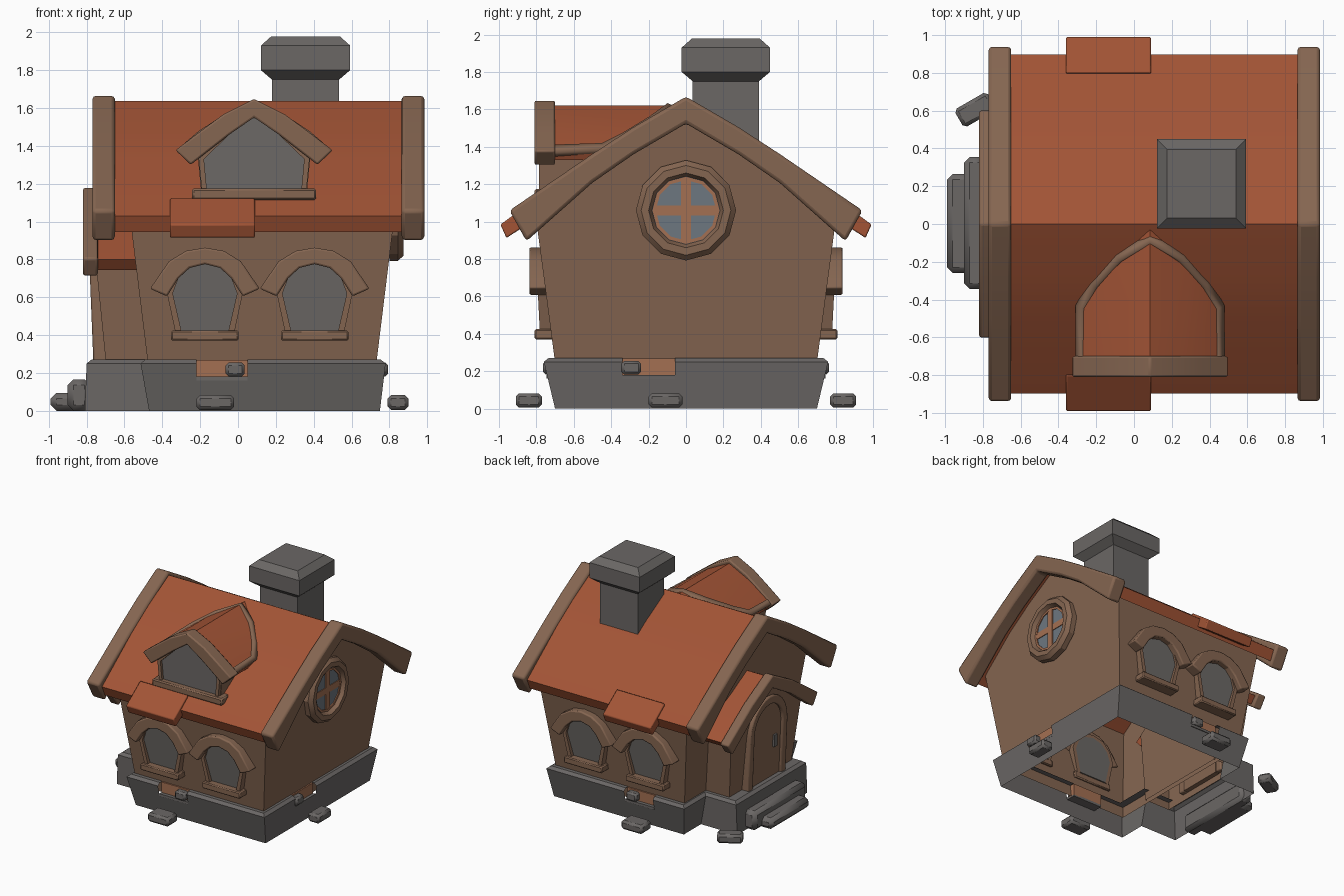
import bpy, bmesh, math
from mathutils import Matrix, Vector

if "Cube" in bpy.data.objects:
    bpy.data.objects.remove(bpy.data.objects["Cube"])


def material(name, rgb):
    m = bpy.data.materials.new(name)
    m.diffuse_color = (*rgb, 1)
    m.use_nodes = True
    m.node_tree.nodes["Principled BSDF"].inputs["Base Color"].default_value = m.diffuse_color
    return m


WOOD = material("brown timber", (.235, .132, .082))
ROOF = material("orange roof", (.36, .088, .036))
STONE = material("grey stone", (.145, .135, .130))
GLASS = material("window grey", (.150, .140, .132))
PANE = material("blue grey pane", (.155, .185, .215))
TAN = material("tan brick", (.37, .16, .085))


def finish(name, bm, mat, bevel=0, mirror=False, segs=2):
    bmesh.ops.recalc_face_normals(bm, faces=bm.faces)
    me = bpy.data.meshes.new(name)
    bm.to_mesh(me)
    bm.free()
    me.materials.append(mat)
    ob = bpy.data.objects.new(name, me)
    bpy.context.collection.objects.link(ob)
    if mirror:
        m = ob.modifiers.new("mirror", 'MIRROR')
        m.use_axis = (False, True, False)
        m.use_mirror_merge = False
    if bevel:
        b = ob.modifiers.new("bevel", 'BEVEL')
        b.width, b.segments, b.limit_method = bevel, segs, 'ANGLE'
        b.angle_limit = math.radians(40)
    return ob


def prism(name, pts, axis, a, b, mat, bevel=0, mirror=False, back=None):
    """Extrude a side-on outline along x or y; back() can re-shape the far end."""
    bm = bmesh.new()
    ends = []
    for d in (a, b):
        row = []
        for u, z in pts:
            e = back(z) if back and d == b else d
            row.append(bm.verts.new((e, u, z) if axis == 'x' else (u, e, z)))
        bm.faces.new(row)
        ends.append(row)
    n = len(pts)
    for i in range(n):
        j = (i + 1) % n
        bm.faces.new((ends[0][i], ends[0][j], ends[1][j], ends[1][i]))
    return finish(name, bm, mat, bevel, mirror)


def box(name, lo, hi, mat, bevel=0, mirror=False, turn=0):
    bm = bmesh.new()
    lo, hi = Vector(lo), Vector(hi)
    bmesh.ops.create_cube(bm, size=1)
    m = Matrix.Translation((lo + hi) / 2) @ Matrix.Rotation(turn, 4, 'Z') @ Matrix.Diagonal((*(hi - lo), 1))
    bmesh.ops.transform(bm, matrix=m, verts=bm.verts)
    return finish(name, bm, mat, bevel, mirror, 1)


def full(half, c=0):
    return [(c - u, z) for u, z in reversed(half) if u > 0] + [(c + u, z) for u, z in half]


def band(outer, inner, c=0):
    return full(outer, c) + full(inner, c)[::-1]


def shell(name, rows, mat, holes=(), close=()):
    """Skin closed rings of points, skipping (row, column) holes."""
    bm = bmesh.new()
    vs = [[bm.verts.new(p) for p in r] for r in rows]
    n = len(rows[0])
    for k in range(len(rows) - 1):
        for i in range(n):
            if (k, i) not in holes:
                j = (i + 1) % n
                bm.faces.new((vs[k][i], vs[k][j], vs[k + 1][j], vs[k + 1][i]))
    for k in close:
        bm.faces.new(vs[k])
    return finish(name, bm, mat)


def walls(name, half, xa, xb):
    """Leaning gabled wall shell without a floor."""
    pts = full(half)
    bm = bmesh.new()
    e = [[bm.verts.new((f(z), y, z)) for y, z in pts] for f in (xa, xb)]
    for r in e:
        bm.faces.new(r)
    for i in range(len(pts) - 1):
        bm.faces.new((e[0][i], e[0][i + 1], e[1][i + 1], e[1][i]))
    return finish(name, bm, WOOD)


# Stone foundation: hollow flared skirt with missing bricks
S = [(.75, -.70, .78, -.76, -1, 1), (.75, -.34, .78, -.34, -1, 0), (.75, -.06, .78, -.06, -1, 0),
     (.75, .70, .78, .76, -1, -1), (.05, .70, .05, .76, 0, -1), (-.22, .70, -.22, .76, 0, -1),
     (-.47, .70, -.515, .76, 1, -1), (-.47, .47, -.515, .47, 1, -1), (-.81, .47, -.80, .47, 1, -1),
     (-.81, -.47, -.80, -.47, 1, 1), (-.47, -.47, -.515, -.47, 1, 1), (-.47, -.70, -.515, -.76, 1, 1),
     (-.22, -.70, -.22, -.76, 0, 1), (.05, -.70, .05, -.76, 0, 1)]
rows = []
for t, inset, z in ((0, 0, 0), (.72, 0, .18), (1, 0, .25), (1, .025, .27), (1, .10, .27)):
    rows.append([(a + (c - a) * t + sx * inset, b + (d - b) * t + sy * inset, z) for a, b, c, d, sx, sy in S])
shell("foundation", rows, STONE, {(k, i) for k in (1, 2, 3) for i in (1, 4, 12)})
box("brick_gap_side", (-.22, -.715, .172), (.05, -.66, .268), TAN, 0, True)
box("brick_gap_end", (.70, -.34, .172), (.745, -.06, .268), TAN)
box("gap_ledge_side", (-.22, -.745, .16), (.05, -.66, .18), STONE, 0, True)
box("gap_ledge_end", (.68, -.34, .16), (.77, -.06, .18), STONE)
box("loose_brick_side", (-.065, -.765, .182), (.035, -.69, .255), STONE, .015, True)
box("loose_brick_end", (.70, -.345, .182), (.793, -.24, .255), STONE, .015)
box("ground_stone_side", (-.22, -.91, .005), (-.02, -.77, .082), STONE, .018, True)
box("ground_stone_end", (.79, -.20, .005), (.90, -.02, .082), STONE, .018)
box("ground_stone_door", (-.94, .55, .005), (-.74, .66, .082), STONE, .018, False, math.radians(30))
box("lower_step", (-.99, -.26, 0), (-.80, .265, .095), STONE, .03)
box("upper_step", (-.90, -.345, 0), (-.78, .355, .165), STONE, .03)

# House and porch walls
lean = lambda z: .137 * (min(z, .95) - .27)
walls("house_walls", [(0, 1.57), (.3, 1.40), (.805, 1.04), (.69, .17)],
      lambda z: -.48 - lean(z), lambda z: .735 + lean(z))
walls("porch_walls", [(0, 1.10), (.25, .97), (.47, .80), (.41, .20)],
      lambda z: -.70 - .1 * (z - .27), lambda z: -.46)

# Main roof, patches and verge boards
prism("main_roof", band([(0, 1.637), (.28, 1.48), (.5, 1.335), (.897, 1.03)],
                        [(0, 1.56), (.28, 1.40), (.5, 1.25), (.86, .945)]), 'x', -.67, .88, ROOF)
prism("roof_patch", [(-.80, 1.125), (-.992, .984), (-.96, .912), (-.78, 1.03)], 'x', -.36, .09, ROOF, .008, True)
for side, x in (("left", -.77), ("right", .865)):
    prism("verge_board_" + side, band([(0, 1.668), (.28, 1.505), (.5, 1.362), (.944, 1.059)],
                                      [(0, 1.524), (.28, 1.36), (.5, 1.208), (.853, .895)]),
          'x', x, x + .12, WOOD, .018)

# Porch roof, verge board and arched door
prism("porch_roof", band([(0, 1.155), (.28, 1.0), (.57, .80)], [(0, 1.09), (.26, .94), (.52, .745)]),
      'x', -.76, -.50, ROOF)
prism("porch_verge_board", band([(0, 1.18), (.28, 1.03), (.605, .805)], [(0, 1.07), (.26, .92), (.54, .71)]),
      'x', -.82, -.74, WOOD, .012)


def arch(w, spring, top, n=6):
    return [(w * math.sin(k * math.pi / 2 / n), spring + (top - spring) * math.cos(k * math.pi / 2 / n))
            for k in range(n + 1)]


tilt = lambda z: -.765 - .04 * (z - .27)
ob = prism("door_surround", band(arch(.25, .72, .99) + [(.25, .26)], arch(.19, .72, .92) + [(.19, .26)]),
           'x', -.66, -.77, WOOD, .01, back=tilt)
prism("door", full(arch(.19, .72, .92) + [(.19, .26)]), 'x', -.66, -.75, WOOD, back=lambda z: tilt(z) + .025)
box("door_handle", (-.768, -.13, .52), (-.74, -.09, .62), STONE)

# Side windows: frame, glass, hood and sill
for k, c in enumerate((-.175, .405)):
    n = str(k + 1)
    op = [(0, .775), (.08, .755), (.14, .70), (.17, .62), (.125, .425)]
    prism("window_frame_" + n, band([(0, .80), (.10, .78), (.17, .71), (.20, .62), (.155, .41)], op, c),
          'y', -.70, -.80, WOOD, 0, True, lambda z: -.782 - .05 * (z - .42))
    prism("window_glass_" + n, full(op, c), 'y', -.70, -.78, GLASS, 0, True, lambda z: -.750 - .11 * (z - .42))
    prism("window_hood_" + n, band([(0, .862), (.10, .845), (.19, .79), (.29, .645)],
                                   [(0, .775), (.08, .755), (.14, .70), (.20, .605)], c),
          'y', -.74, -.838, WOOD, .01, True)
    box("window_sill_" + n, (c - .178, -.81, .37), (c + .178, -.70, .425), WOOD, .008, True)

# Round gable window
N = 12
ring = lambda r, x: [(x, r * math.sin(2 * math.pi * i / N), 1.06 + r * math.cos(2 * math.pi * i / N))
                     for i in range(N)]
shell("round_frame", [ring(r, x) for r, x in ((.268, .80), (.268, .845), (.24, .875), (.20, .875), (.178, .83))], WOOD)
shell("round_glass", [ring(.185, .81), ring(.185, .838)], PANE, (), (1,))
shell("round_inner_rim", [ring(.18, .836), ring(.18, .846), ring(.162, .846), ring(.162, .836)], TAN)
box("round_cross_upright", (.83, -.027, .89), (.845, .027, 1.23), TAN)
box("round_cross_bar", (.83, -.17, 1.033), (.844, .17, 1.087), TAN)

# Dormer, cut back to the slope of the main roof
C = .085
slope = lambda z: max(-.74, -(1.63 - z) / .645)
opening = [(0, 1.55), (.13, 1.46), (.265, 1.33), (.25, 1.17)]
prism("dormer_walls", full([(0, 1.59), (.15, 1.49), (.30, 1.37), (.275, 1.11)], C), 'y', -.755, -.2, WOOD, back=slope)
prism("dormer_glass", full(opening, C), 'y', -.763, -.75, GLASS)
prism("dormer_frame", band([(0, 1.58), (.14, 1.49), (.295, 1.35), (.275, 1.15)], opening, C), 'y', -.785, -.75, WOOD)
prism("dormer_roof", band([(0, 1.62), (.2, 1.52), (.385, 1.385)], [(0, 1.57), (.2, 1.465), (.36, 1.33)], C),
      'y', -.72, -.1, ROOF, back=slope)
prism("dormer_verge_board", band([(0, 1.648), (.16, 1.568), (.28, 1.48), (.415, 1.377)],
                                 [(0, 1.55), (.13, 1.46), (.335, 1.30)], C), 'y', -.81, -.70, WOOD, .01)
box("dormer_sill", (C - .328, -.81, 1.115), (C + .328, -.70, 1.175), WOOD, .01)
curve = bpy.data.curves.new("dormer_trim", 'CURVE')
curve.dimensions, curve.bevel_depth, curve.bevel_resolution = '3D', .036, 0
half = [(.36, -.72, 1.375), (.36, -.44, 1.385), (.29, -.32, 1.445), (.16, -.18, 1.53), (0, -.085, 1.60)]
path = [(C - x, y, z) for x, y, z in half] + [(C + x, y, z) for x, y, z in half[-2::-1]]
sp = curve.splines.new('POLY')
sp.points.add(len(path) - 1)
for p, q in zip(sp.points, path):
    p.co = (*q, 1)
curve.materials.append(WOOD)
bpy.context.collection.objects.link(bpy.data.objects.new("dormer_trim", curve))

# Chimney with flared cap
sq = lambda h, z: [(.357 + h * a, .213 + h * b, z) for a, b in ((-1, -1), (1, -1), (1, 1), (-1, 1))]
shell("chimney", [sq(h, z) for h, z in ((.177, 1.30), (.177, 1.75), (.236, 1.80), (.236, 1.93), (.182, 1.978))],
      STONE, (), (0, 4))

# Soft shading on shallow angles only
for o in bpy.data.objects:
    o.select_set(o.type == 'MESH')
bpy.context.view_layer.objects.active = bpy.data.objects["chimney"]
bpy.ops.object.shade_smooth_by_angle(angle=math.radians(28))
